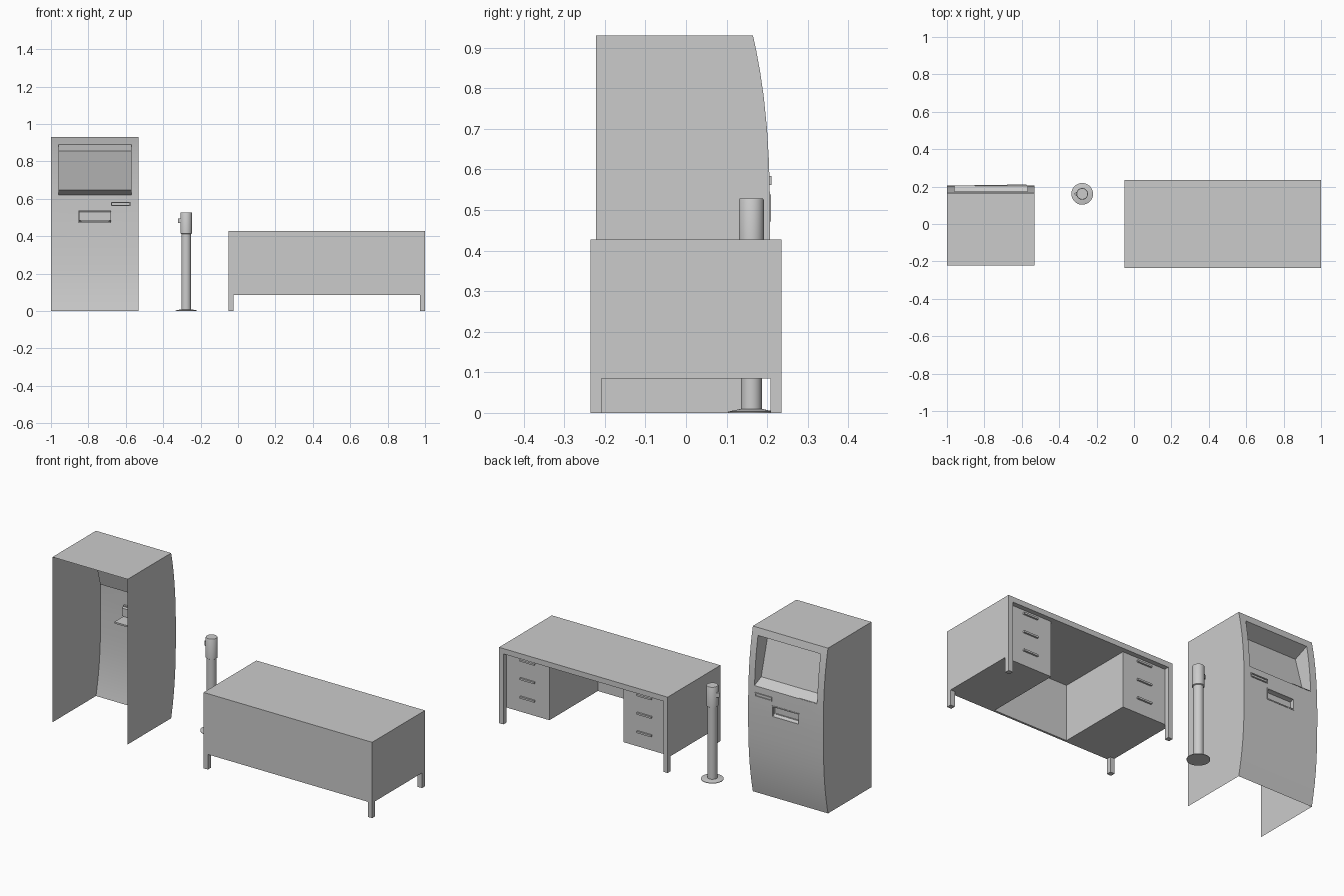
import bpy, bmesh, math
from mathutils import Vector

if "Cube" in bpy.data.objects:
    bpy.data.objects.remove(bpy.data.objects["Cube"])


def finish(name, bm, flip=False, smooth=None):
    bmesh.ops.remove_doubles(bm, verts=bm.verts, dist=0.0001)
    bmesh.ops.recalc_face_normals(bm, faces=bm.faces)
    if flip:
        bmesh.ops.reverse_faces(bm, faces=bm.faces)
    me = bpy.data.meshes.new(name)
    bm.to_mesh(me)
    bm.free()
    ob = bpy.data.objects.new(name, me)
    bpy.context.collection.objects.link(ob)
    if smooth:
        bpy.ops.object.select_all(action='DESELECT')
        ob.select_set(True)
        bpy.context.view_layer.objects.active = ob
        bpy.ops.object.shade_smooth_by_angle(angle=math.radians(smooth))
    return ob


def poly(bm, pts):
    bm.faces.new([bm.verts.new(p) for p in pts])


def box(name, x0, x1, y0, y1, z0, z1):
    bm = bmesh.new()
    bmesh.ops.create_cube(bm, size=1)
    for v in bm.verts:
        v.co = Vector(((x0 + x1) / 2 + v.co.x * (x1 - x0),
                       (y0 + y1) / 2 + v.co.y * (y1 - y0),
                       (z0 + z1) / 2 + v.co.z * (z1 - z0)))
    return finish(name, bm)


def lathe(name, cx, cy, profile, n=32):
    bm = bmesh.new()
    vs = [bm.verts.new((cx + r, cy, z)) for r, z in profile]
    es = [bm.edges.new(p) for p in zip(vs, vs[1:])]
    bmesh.ops.spin(bm, geom=vs + es, cent=(cx, cy, 0), axis=(0, 0, 1),
                   angle=math.tau, steps=n, use_duplicate=False)
    return finish(name, bm, smooth=30)


# ---- cash machine: shell open at the back and the bottom ----
H, BACK = 0.93, -0.222
XL, XR = -1.0, -0.532


def bulge(z):
    return 0.207 - 0.042 * abs(z / (H / 2) - 1) ** 2.56


SCREEN = (-0.96, -0.57, 0.62, 0.89)
CASH = (-0.85, -0.68, 0.475, 0.535)
xs = [XL, -0.96, -0.85, -0.68, -0.57, XR]
zs = [0, .03, .07, .12, .18, .25, .35, .475, .535, .62, .70, .78, .84, .89, .91, H]

bm = bmesh.new()
for x0, x1 in zip(xs, xs[1:]):
    for z0, z1 in zip(zs, zs[1:]):
        if any(a <= x0 and x1 <= b and c <= z0 and z1 <= d for a, b, c, d in (SCREEN, CASH)):
            continue
        poly(bm, [(x0, bulge(z0), z0), (x1, bulge(z0), z0),
                  (x1, bulge(z1), z1), (x0, bulge(z1), z1)])
for x in (XL, XR):
    poly(bm, [(x, BACK, 0)] + [(x, bulge(z), z) for z in zs] + [(x, BACK, H)])
poly(bm, [(x, BACK, H) for x in (XL, XR)] + [(x, bulge(H), H) for x in reversed(xs)])
finish("machine_shell", bm, smooth=30)


def recess(name, hole, low, high):
    """Pocket behind a hole; low and high are the (y, z) of its back edges."""
    x0, x1, z0, z1 = hole
    bm = bmesh.new()
    rim = [(bulge(z), z) for z in zs if z0 <= z <= z1]
    for x in (x0, x1):
        poly(bm, [(x, *p) for p in rim + [high, low]])
    for a, b in ((rim[0], low), (low, high), (high, rim[-1])):
        poly(bm, [(x0, *a), (x1, *a), (x1, *b), (x0, *b)])
    finish(name, bm, flip=True)


recess("screen_recess", SCREEN, (0.145, 0.647), (0.087, 0.855))
recess("cash_recess", CASH, (0.18, 0.485), (0.18, 0.53))
box("cash_tray", -0.84, -0.69, 0.10, 0.185, 0.476, 0.485)

# thin reader plate lying on the sloped shelf under the screen
bm = bmesh.new()
plate = [(0.147, 0.646), (0.205, 0.621), (0.205, 0.624), (0.147, 0.649)]
for x in (-0.958, -0.85):
    poly(bm, [(x, *p) for p in plate])
for a, b in zip(plate, plate[1:] + plate[:1]):
    poly(bm, [(-0.958, *a), (-0.85, *a), (-0.85, *b), (-0.958, *b)])
finish("shelf_plate", bm)


def frame(name, x0, x1, z0, z1, t, y0, y1):
    for i, r in enumerate(((x0, x1, z0, z0 + t), (x0, x1, z1 - t, z1),
                           (x0, x0 + t, z0 + t, z1 - t), (x1 - t, x1, z0 + t, z1 - t))):
        box(f"{name}_{i}", r[0], r[1], y0, y1, r[2], r[3])


frame("card_slot_frame", -0.68, -0.575, 0.562, 0.584, 0.005, 0.196, 0.211)
frame("cash_slot_frame", -0.852, -0.678, 0.472, 0.538, 0.006, 0.195, 0.209)

# ---- post with round base and sleeve ----
PX, PY = -0.277, 0.161
lathe("post", PX, PY, [(0, 0), (0.058, 0), (0.058, 0.003), (0.03, 0.009), (0.026, 0.009),
                       (0.026, 0.412), (0.031, 0.415), (0.031, 0.524), (0.029, 0.528),
                       (0, 0.528)])
# belt clip: a small wedge on the side of the sleeve
bm = bmesh.new()
clip = [(PX - 0.028, PY - 0.012), (PX - 0.028, PY + 0.012), (PX - 0.045, PY)]
for z in (0.47, 0.495):
    poly(bm, [(*p, z) for p in clip])
for a, b in zip(clip, clip[1:] + clip[:1]):
    poly(bm, [(*a, 0.47), (*b, 0.47), (*b, 0.495), (*a, 0.495)])
finish("belt_clip", bm)

# ---- desk with two drawer pedestals, drawers facing +y ----
DX0, DX1, DY, TOP, LOW, LEG = -0.05, 1.0, 0.235, 0.427, 0.085, 0.027
SLAB = TOP - 0.03
box("desk_top", DX0, DX1, -DY, DY, SLAB, TOP)
box("desk_front_panel", DX0 + LEG, DX1 - LEG, -DY, -DY + 0.012, LOW, SLAB)
for side, x0, x1 in (("left", DX0, DX0 + LEG), ("right", DX1 - LEG, DX1)):
    for end, y in (("front", -DY), ("back", DY - LEG)):
        box(f"{side}_{end}_leg", x0, x1, y, y + LEG, 0, SLAB)
    box(f"desk_{side}_panel", x0, x1, -DY + LEG, DY - LEG, LOW, SLAB)
for side, x0, x1 in (("left", DX0 + LEG, 0.245), ("right", 0.705, DX1 - LEG)):
    box(f"{side}_pedestal", x0, x1, -DY + 0.012, 0.208, LOW, SLAB)
    step = (SLAB - LOW) / 3
    mid = (x0 + x1) / 2
    for i in range(3):
        z = SLAB - i * step - 0.02
        box(f"{side}_drawer_handle_{i}", mid - 0.045, mid + 0.045, 0.206, 0.218, z - 0.005, z + 0.005)
